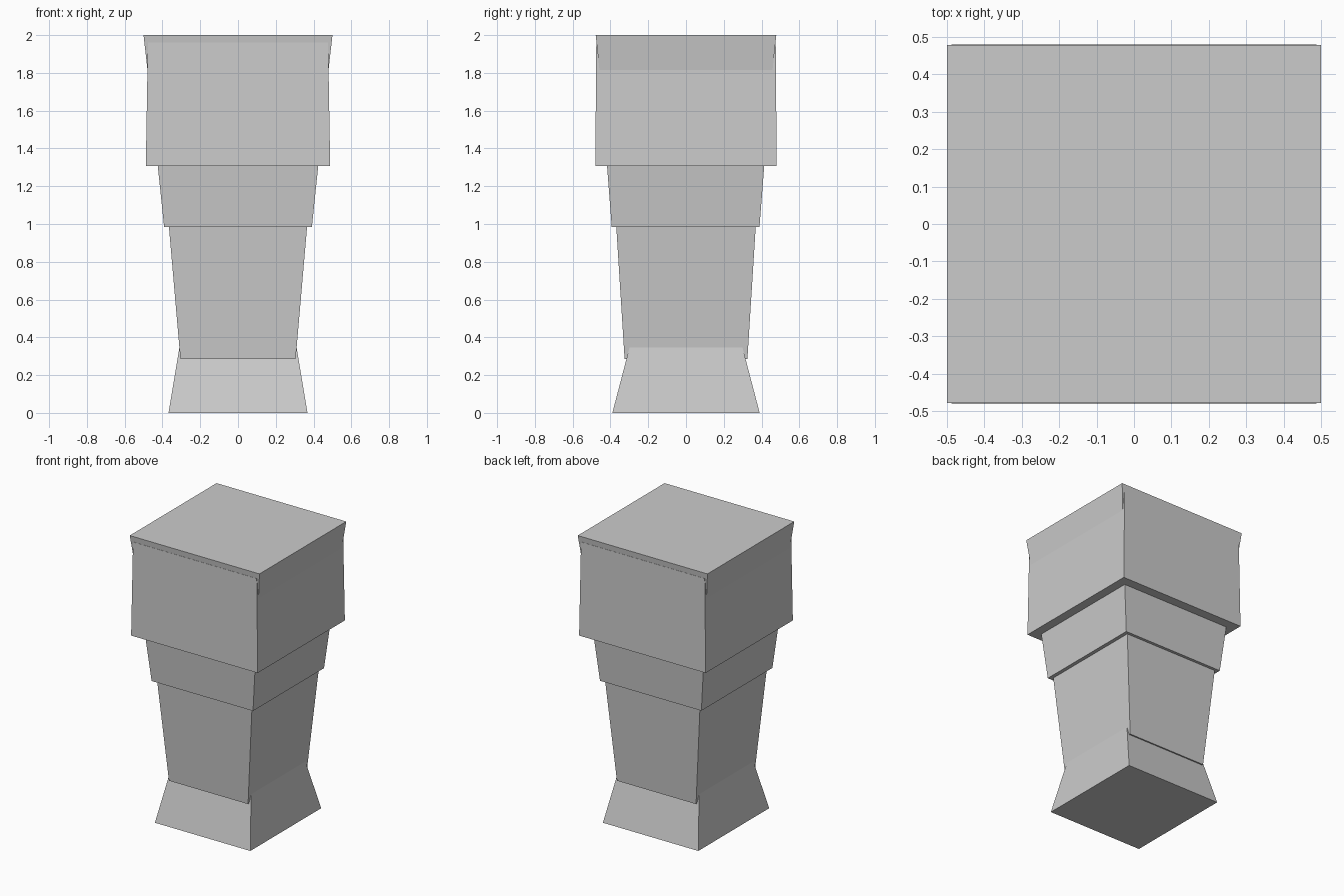
import bpy, bmesh

if "Cube" in bpy.data.objects:
    bpy.data.objects.remove(bpy.data.objects["Cube"])

stone = bpy.data.materials.new("light grey")
stone.diffuse_color = (0.6, 0.6, 0.6, 1)
stone.use_nodes = True
stone.node_tree.nodes["Principled BSDF"].inputs["Base Color"].default_value = stone.diffuse_color


def tapered_block(name, z0, x0, y0, z1, x1, y1, yc=0.0):
    """Box from z0 to z1 with different half sizes at bottom and top."""
    bm = bmesh.new()
    bmesh.ops.create_cube(bm, size=2)
    for v in bm.verts:
        z, hx, hy = (z1, x1, y1) if v.co.z > 0 else (z0, x0, y0)
        v.co = (v.co.x * hx, yc + v.co.y * hy, z)
    mesh = bpy.data.meshes.new(name)
    bm.to_mesh(mesh)
    bm.free()
    mesh.materials.append(stone)
    obj = bpy.data.objects.new(name, mesh)
    bpy.context.collection.objects.link(obj)
    return obj


# Flared foot, its top buried in the shaft
tapered_block("foot", 0.0, 0.368, 0.39, 0.37, 0.306, 0.293)
# Shaft widening upwards
tapered_block("shaft", 0.285, 0.305, 0.325, 1.0, 0.367, 0.37)
# Collar under the head
tapered_block("collar", 0.983, 0.391, 0.391, 1.32, 0.426, 0.417, -0.002)
# Large head block
tapered_block("head", 1.307, 0.488, 0.48, 1.96, 0.477, 0.475)
# Flared cap, only its rim shows outside the head
tapered_block("cap", 1.75, 0.472, 0.451, 2.0, 0.5, 0.478)
